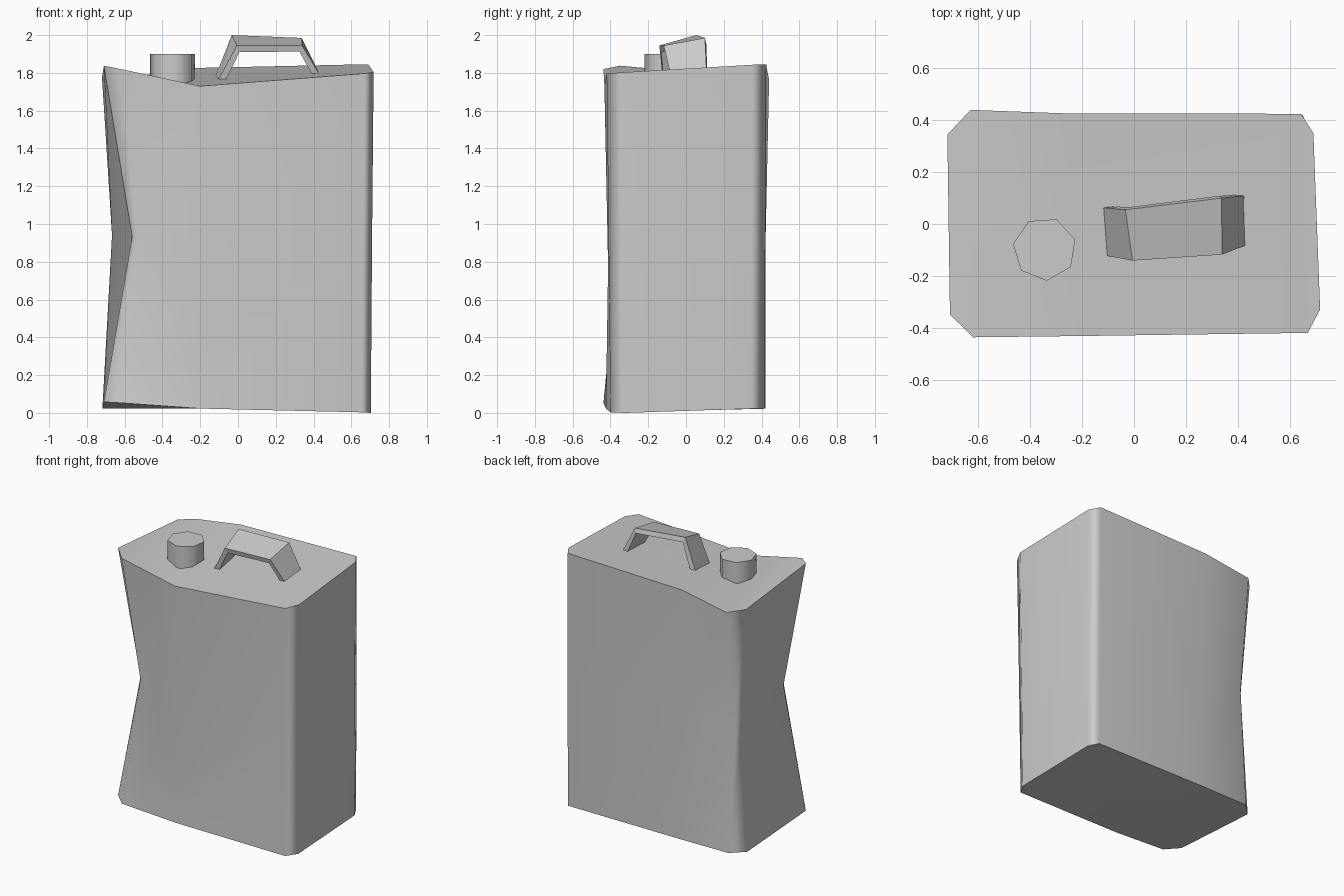
import bpy, bmesh, math

cube = bpy.data.objects.get("Cube")
if cube:
    bpy.data.objects.remove(cube)

grey = bpy.data.materials.new("plain_grey")
grey.use_nodes = True
grey.diffuse_color = (0.6, 0.6, 0.6, 1)
grey.node_tree.nodes["Principled BSDF"].inputs["Base Color"].default_value = (0.6, 0.6, 0.6, 1)


def finish(name, bm, smooth, is_sharp=lambda e: False):
    bmesh.ops.recalc_face_normals(bm, faces=bm.faces)
    for f in bm.faces:
        f.smooth = smooth
    for e in bm.edges:
        e.smooth = not is_sharp(e)
    mesh = bpy.data.meshes.new(name)
    bm.to_mesh(mesh)
    bm.free()
    mesh.materials.append(grey)
    obj = bpy.data.objects.new(name, mesh)
    bpy.context.collection.objects.link(obj)
    return obj


def bridge(bm, a, b):
    n = len(a)
    for i in range(n):
        j = (i + 1) % n
        bm.faces.new((a[i], a[j], b[j], b[i]))


# Canister body: chamfered outlines, pinched at the waist on the -x corners
bottom = [(-.71, -.35, .058), (-.62, -.437, .053), (-.2, -.424, .023), (.655, -.4, .003), (.703, -.32, 0),
          (.69, .34, .022), (.65, .415, .022), (-.25, .42, .023), (-.63, .415, .023), (-.718, .328, .023)]
waist = [(-.56, -.31, .935), (-.53, -.352, .935), (-.2, -.404, .36), (.662, -.41, .95), (.71, -.325, .95),
         (.69, .345, .95), (.65, .42, .95), (-.25, .422, .95), (-.633, .355, .94), (-.667, .315, .94)]
top = [(-.71, -.35, 1.838), (-.62, -.437, 1.82), (-.2, -.432, 1.73), (.67, -.42, 1.797), (.718, -.33, 1.803),
       (.692, .35, 1.843), (.645, .425, 1.845), (-.27, .427, 1.825), (-.63, .44, 1.765), (-.72, .345, 1.775)]
bm = bmesh.new()
rings = [[bm.verts.new(p) for p in ring] for ring in (bottom, waist, top)]
bridge(bm, rings[0], rings[1])
bridge(bm, rings[1], rings[2])
for ring in (rings[0], rings[2]):
    for i in (0, 2, 3):
        bm.faces.new((ring[i], ring[i + 1], ring[8 - i], ring[9 - i]))
    # Valley across the left part of the panel
    bm.faces.new((ring[1], ring[2], ring[8]))
    bm.faces.new((ring[2], ring[7], ring[8]))
rims = [set(rings[0]), set(rings[2])]
dent = {r[0] for r in rings}


def body_sharp(e):
    vs = set(e.verts)
    on_rim = any(vs <= rim for rim in rims) and e.calc_face_angle(0) > math.radians(40)
    return on_rim or vs <= dent


body = finish("canister_body", bm, True, body_sharp)
# Large panels keep flat shading, chamfers carry the gradient
body.modifiers.new("panel_normals", 'WEIGHTED_NORMAL').keep_sharp = True

# Seven-sided cap
bm = bmesh.new()
rings = []
for z in (1.7, 1.9):
    angles = [math.radians(-86) + math.tau * i / 7 for i in range(7)]
    rings.append([bm.verts.new((-.345 + .123 * math.cos(a), -.096 + .123 * math.sin(a), z)) for a in angles])
    bm.faces.new(rings[-1])
bridge(bm, rings[0], rings[1])
finish("filler_cap", bm, True, lambda e: any(len(f.verts) == 7 for f in e.link_faces))

# Tilted carrying handle: outer front and back points, plus offset to the inner side
stations = [((-.108, -.122, 1.755), (-.122, .063, 1.775), (.035, .005, -.01)),
            ((-.006, -.141, 1.945), (-.033, .055, 2.0), (.014, .01, -.035)),
            ((.339, -.118, 1.945), (.338, .1, 1.985), (-.014, .008, -.032)),
            ((.442, -.078, 1.775), (.436, .11, 1.785), (-.035, .003, -.01))]
bm = bmesh.new()
loops = []
for front, back, off in stations:
    points = [front, back] + [tuple(a + b for a, b in zip(p, off)) for p in (back, front)]
    loops.append([bm.verts.new(p) for p in points])
for a, b in zip(loops, loops[1:]):
    bridge(bm, a, b)
bm.faces.new(loops[0])
bm.faces.new(loops[-1])
finish("carry_handle", bm, False)
